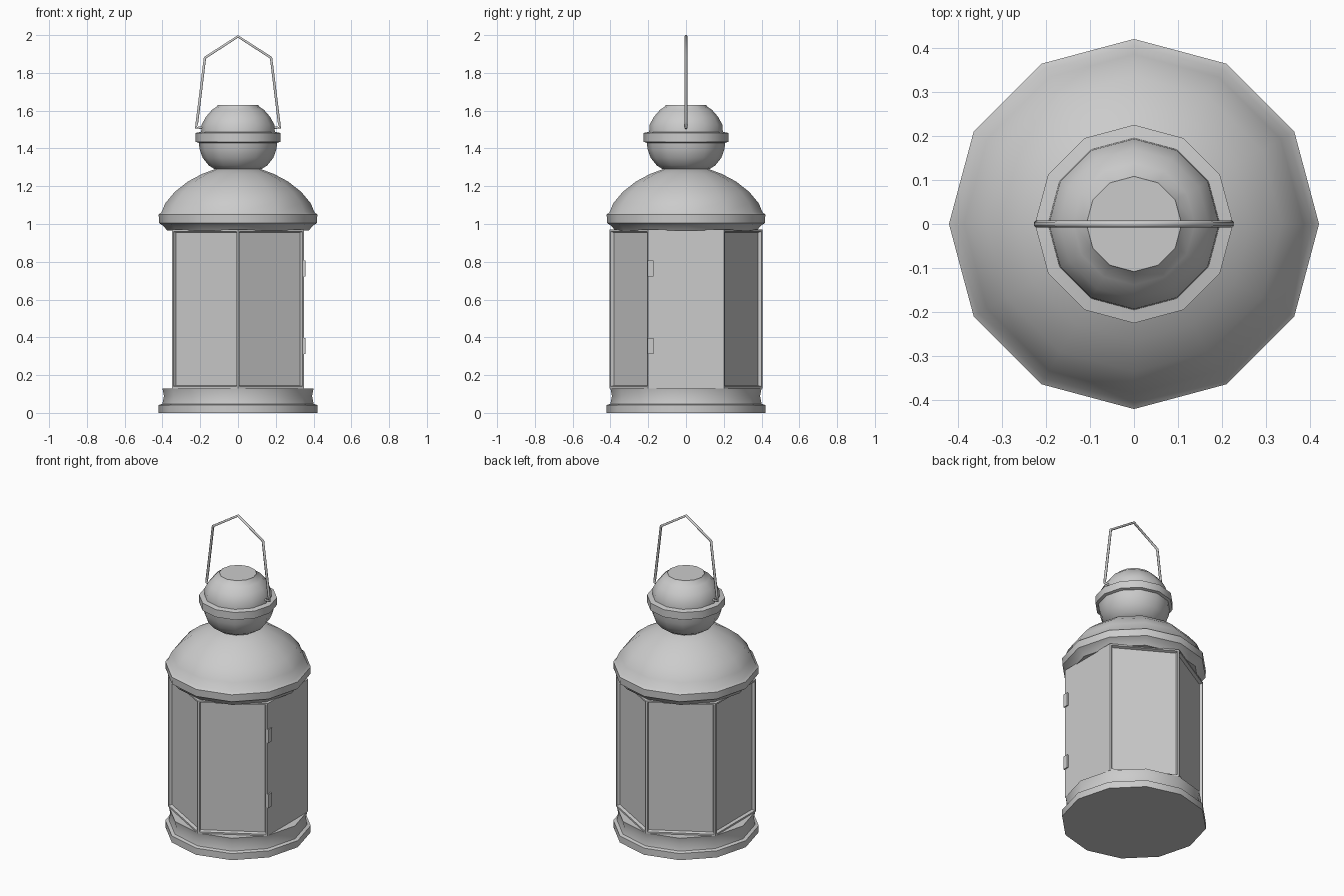
import bpy, bmesh
from math import cos, sin, pi, radians

if "Cube" in bpy.data.objects:
    bpy.data.objects.remove(bpy.data.objects["Cube"])


def finish(name, bm, smooth=None):
    bmesh.ops.recalc_face_normals(bm, faces=bm.faces)
    me = bpy.data.meshes.new(name)
    bm.to_mesh(me)
    bm.free()
    ob = bpy.data.objects.new(name, me)
    bpy.context.collection.objects.link(ob)
    if smooth:
        bpy.ops.object.select_all(action='DESELECT')
        ob.select_set(True)
        bpy.context.view_layer.objects.active = ob
        bpy.ops.object.shade_smooth_by_angle(angle=radians(smooth))
    return ob


def ring(bm, r, z, n, turn=0.0):
    return [bm.verts.new((r * cos(2 * pi * i / n + turn), r * sin(2 * pi * i / n + turn), z))
            for i in range(n)]


def lathe(bm, profile, n, turn=0.0):
    """Stack n-sided rings along a (radius, height) profile and cap both ends."""
    rings = [ring(bm, r, z, n, turn) for r, z in profile]
    sides = []
    for a, b in zip(rings, rings[1:]):
        for i in range(n):
            j = (i + 1) % n
            sides.append(bm.faces.new((a[i], a[j], b[j], b[i])))
    bm.faces.new(rings[0][::-1])
    bm.faces.new(rings[-1])
    return sides


def turned_part(name, profile):
    bm = bmesh.new()
    lathe(bm, profile, 12)
    return finish(name, bm, 40)


# Stepped twelve-sided base
turned_part("base", [(0.42, 0), (0.42, 0.042), (0.40, 0.048), (0.392, 0.09), (0.40, 0.13)])

# Domed roof with rim
turned_part("roof", [(0.375, 0.965), (0.395, 0.99), (0.418, 1.005), (0.42, 1.05),
                     (0.405, 1.062), (0.385, 1.11), (0.335, 1.17), (0.265, 1.225),
                     (0.19, 1.265), (0.11, 1.295)])

# Chimney: lower bowl, collar and upper cap
turned_part("chimney", [(0.115, 1.285), (0.155, 1.31), (0.187, 1.35), (0.203, 1.395),
                        (0.208, 1.43), (0.225, 1.435), (0.225, 1.482), (0.195, 1.488),
                        (0.193, 1.525), (0.17, 1.567), (0.138, 1.604), (0.11, 1.623),
                        (0.108, 1.63)])

# Six-sided body: five recessed panes, plain door on +x
bm = bmesh.new()
sides = lathe(bm, [(0.404, 0.13), (0.404, 0.97)], 6, pi / 6)
bmesh.ops.recalc_face_normals(bm, faces=bm.faces)
panes = [f for f in sides if f.calc_center_median().x < 0.3]
bmesh.ops.inset_individual(bm, faces=panes, thickness=0.014, depth=0)
bmesh.ops.inset_individual(bm, faces=panes, thickness=0.008, depth=-0.018)
finish("lantern_body", bm, 25)

# Door hinges
for label, z in (("lower", 0.353), ("upper", 0.765)):
    bm = bmesh.new()
    bmesh.ops.create_cube(bm, size=1)
    bmesh.ops.scale(bm, vec=(0.02, 0.034, 0.085), verts=bm.verts)
    bmesh.ops.translate(bm, vec=(0.348, -0.188, z), verts=bm.verts)
    finish(label + "_hinge", bm)

# Bent wire handle with hooked ends
half = [(0.185, 1.51), (0.222, 1.51), (0.217, 1.54), (0.175, 1.88)]
path = [(-x, z) for x, z in half] + [(0, 1.993)] + half[::-1]
curve = bpy.data.curves.new("handle", 'CURVE')
curve.dimensions = '3D'
curve.bevel_depth = 0.008
curve.bevel_resolution = 1
curve.use_fill_caps = True
spline = curve.splines.new('POLY')
spline.points.add(len(path) - 1)
for p, (x, z) in zip(spline.points, path):
    p.co = (x, 0, z, 1)
bpy.context.collection.objects.link(bpy.data.objects.new("handle", curve))
